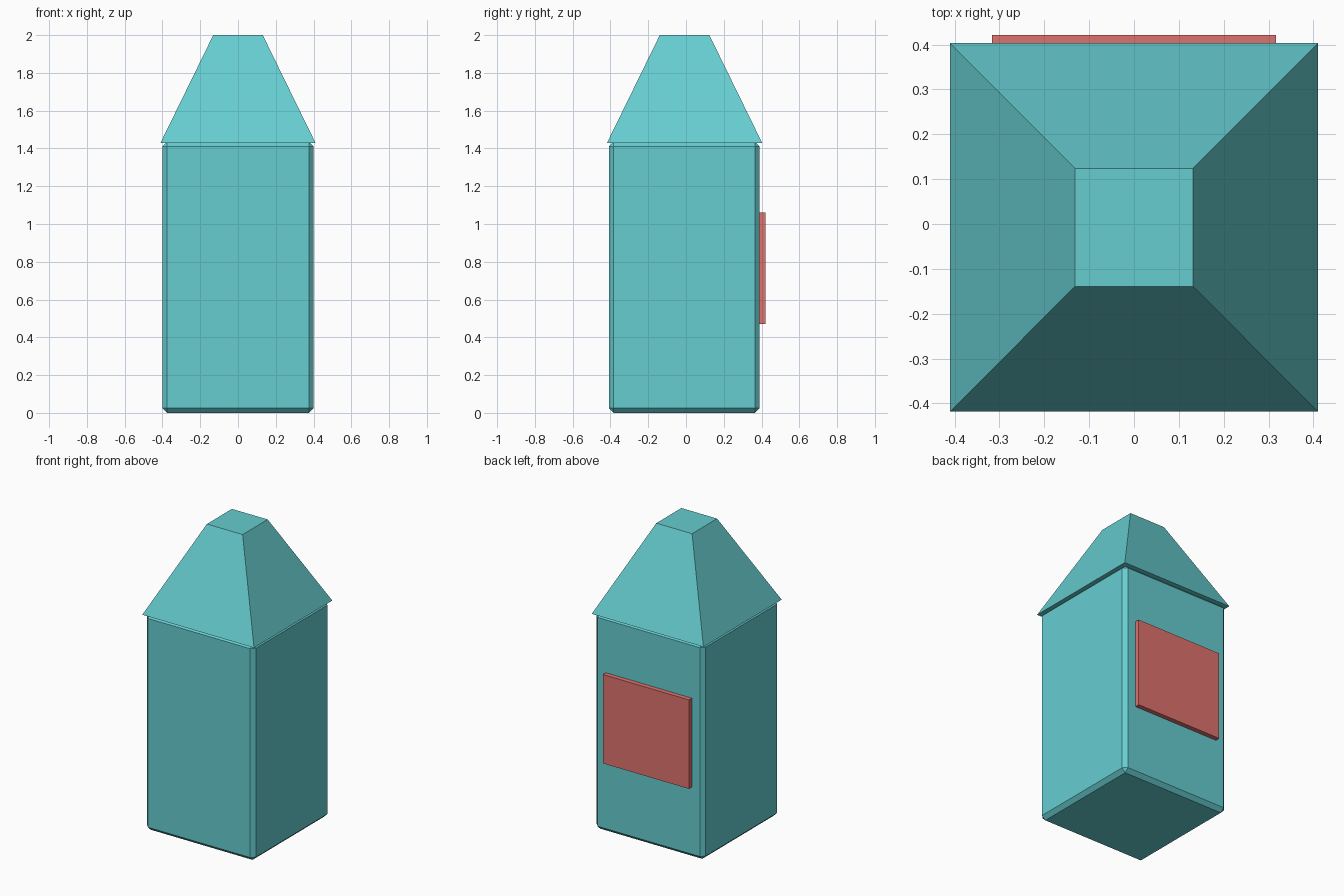
import bpy
import bmesh

cube = bpy.data.objects.get("Cube")
if cube:
    bpy.data.objects.remove(cube, do_unlink=True)


def material(name, rgb):
    mat = bpy.data.materials.new(name)
    mat.use_nodes = True
    mat.diffuse_color = (*rgb, 1)
    mat.node_tree.nodes["Principled BSDF"].inputs["Base Color"].default_value = (*rgb, 1)
    return mat


def block(name, low, high, mat, bevel=0, top_scale=1):
    """Box between two corners, with optional chamfer and tapered top."""
    bm = bmesh.new()
    bmesh.ops.create_cube(bm, size=1)
    for v in bm.verts:
        if v.co.z > 0:
            v.co.x *= top_scale
            v.co.y *= top_scale
        for i in range(3):
            v.co[i] *= high[i] - low[i]
    if bevel:
        bmesh.ops.bevel(bm, geom=bm.edges[:], offset=bevel, segments=1,
                        affect='EDGES', profile=0.5)
    mesh = bpy.data.meshes.new(name)
    bm.to_mesh(mesh)
    bm.free()
    mesh.materials.append(mat)
    obj = bpy.data.objects.new(name, mesh)
    obj.location = [(a + b) / 2 for a, b in zip(low, high)]
    bpy.context.collection.objects.link(obj)
    return obj


teal = material("teal", (0.133, 0.61, 0.63))
red = material("soft red", (0.73, 0.17, 0.155))

# Chamfered body
block("body", (-0.4, -0.408, 0), (0.4, 0.39, 1.436), teal, bevel=0.025)
# Tapered roof with a flat top
block("roof", (-0.41, -0.418, 1.43), (0.41, 0.403, 2), teal, top_scale=0.32)
# Panel on the back
block("back_panel", (-0.316, 0.38, 0.47), (0.316, 0.421, 1.06), red)
